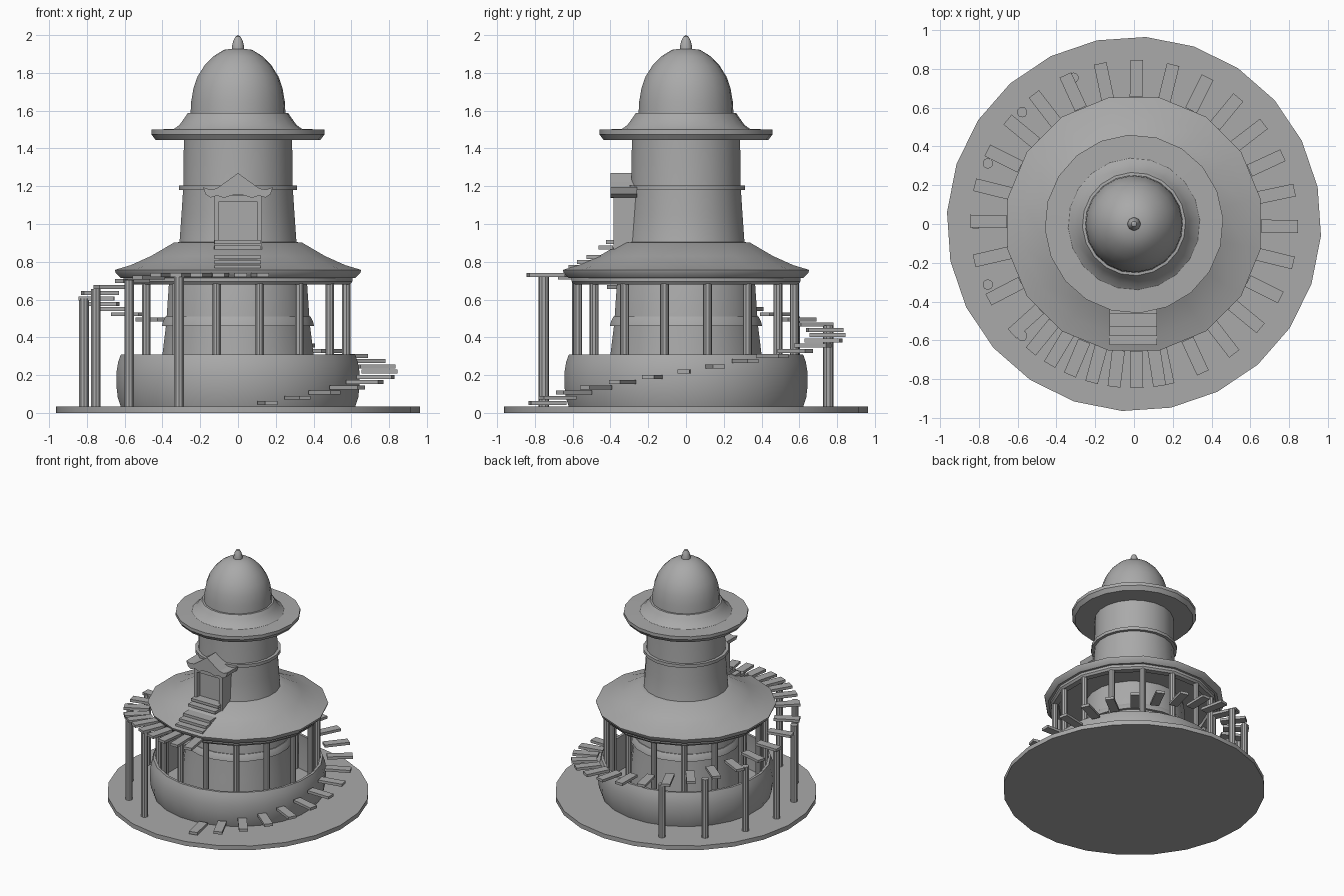
import bpy, bmesh
from math import radians, cos, sin, tau
from mathutils import Matrix

default = bpy.data.objects.get("Cube")
if default:
    bpy.data.objects.remove(default)

stone = bpy.data.materials.new("plain_grey")
stone.use_nodes = True
grey = (0.4, 0.4, 0.4, 1)
stone.diffuse_color = grey
stone.node_tree.nodes["Principled BSDF"].inputs["Base Color"].default_value = grey


def finish(name, bm, smooth=False):
    bmesh.ops.remove_doubles(bm, verts=bm.verts, dist=0.0001)
    bmesh.ops.recalc_face_normals(bm, faces=bm.faces)
    mesh = bpy.data.meshes.new(name)
    bm.to_mesh(mesh)
    bm.free()
    mesh.materials.append(stone)
    obj = bpy.data.objects.new(name, mesh)
    bpy.context.collection.objects.link(obj)
    if smooth:
        bpy.ops.object.select_all(action="DESELECT")
        obj.select_set(True)
        bpy.context.view_layer.objects.active = obj
        bpy.ops.object.shade_smooth_by_angle(angle=radians(32))
    return obj


def lathe(name, profile, sides=16, turn=0.5, closed=False):
    """Spin (radius, height) points about z; turn is a fraction of one side."""
    bm = bmesh.new()
    rings = []
    for k in range(sides):
        a = tau * (k + turn) / sides
        rings.append([bm.verts.new((r * cos(a), r * sin(a), z)) for r, z in profile])
    spans = len(profile) if closed else len(profile) - 1
    for k in range(sides):
        here, there = rings[k], rings[(k + 1) % sides]
        for i in range(spans):
            j = (i + 1) % len(profile)
            bm.faces.new((here[i], there[i], there[j], here[j]))
    bmesh.ops.dissolve_degenerate(bm, edges=bm.edges, dist=0.0001)
    return finish(name, bm, True)


def box(name, lo, hi, angle=0):
    bm = bmesh.new()
    size = [h - l for l, h in zip(lo, hi)]
    mid = [(h + l) / 2 for l, h in zip(lo, hi)]
    bmesh.ops.create_cube(bm, size=1, matrix=Matrix.Rotation(radians(angle), 4, "Z")
                          @ Matrix.Translation(mid) @ Matrix.Diagonal((*size, 1)))
    return finish(name, bm)


def post(name, radius, distance, angle, bottom, top):
    bm = bmesh.new()
    a = radians(angle)
    bmesh.ops.create_cone(bm, cap_ends=True, segments=10, radius1=radius, radius2=radius,
                          depth=top - bottom, matrix=Matrix.Translation(
                              (distance * cos(a), distance * sin(a), (top + bottom) / 2)))
    return finish(name, bm, True)


# Ground disc and open lower drum
lathe("ground_disc", [(0, 0), (0.965, 0), (0.965, 0.035), (0, 0.035)], 24, -0.24)
lathe("lower_drum", [(0.625, 0.03), (0.642, 0.08), (0.65, 0.15), (0.65, 0.21), (0.64, 0.27),
                     (0.625, 0.31), (0.605, 0.31), (0.615, 0.2), (0.605, 0.03)],
      24, 0.5, True)

# Tower body with its two bands
lathe("tower_body", [(0.43, 0.03), (0.405, 0.31), (0.385, 0.47), (0.37, 0.69), (0.315, 0.88),
                     (0.303, 1.05), (0.293, 1.2), (0.29, 1.46)], 20)
lathe("lower_band", [(0.37, 0.46), (0.408, 0.46), (0.402, 0.485), (0.388, 0.51), (0.37, 0.51)], 20)
lathe("upper_band", [(0.28, 1.18), (0.317, 1.18), (0.317, 1.205), (0.28, 1.205)], 20)

# Wide lower roof and its ring beam
lathe("lower_roof", [(0.3, 0.715), (0.635, 0.715), (0.66, 0.74), (0.665, 0.757), (0.58, 0.782),
                     (0.47, 0.83), (0.345, 0.902), (0.3, 0.905)])
lathe("ring_beam", [(0.56, 0.68), (0.605, 0.68), (0.617, 0.695), (0.617, 0.72), (0.56, 0.72)],
      16, 0.5, True)

# Upper brim, dome and finial
lathe("upper_brim", [(0.27, 1.445), (0.437, 1.445), (0.46, 1.475), (0.46, 1.5), (0.34, 1.503),
                     (0.31, 1.525), (0.285, 1.56), (0.266, 1.588), (0.2, 1.592)], 20, 0.2)
lathe("dome", [(0.252, 1.585), (0.248, 1.65), (0.236, 1.72), (0.215, 1.78), (0.177, 1.84),
               (0.13, 1.888), (0.075, 1.922), (0, 1.932)], 20, 0.2)
lathe("finial", [(0.034, 1.915), (0.033, 1.94), (0.026, 1.97), (0.014, 1.993), (0, 2)], 12)

# Gallery posts
for k in range(16):
    post("gallery_post", 0.024, 0.585, (k + 0.5) * 22.5, 0.03, 0.69)


# Spiral stair: a rising run, then a level landing above the first step
def tread_height(angle):
    return min(0.052 + 0.00215 * (angle + 78), 0.73)


tread_angles = [-78 + 12.85 * k for k in range(21)]
tread_angles += [193, 207.5, 222]
tread_angles += [231 + 8 * k for k in range(7)]
for angle in tread_angles:
    z = tread_height(angle)
    box("stair_tread", (0.655, -0.033, z - 0.01), (0.845, 0.033, z + 0.011), angle)
for k in range(7):
    angle = 112.5 + 22.5 * k
    post("stair_support", 0.027, 0.815, angle, 0.03, tread_height(angle))

# Dormer doorway: side walls, lintel, sill and recessed door
for s in (-1, 1):
    x = sorted((s * 0.1, s * 0.128))
    box("doorway_wall", (x[0], -0.385, 0.865), (x[1], -0.26, 1.15))
box("doorway_lintel", (-0.128, -0.385, 1.12), (0.128, -0.26, 1.15))
box("doorway_sill", (-0.128, -0.385, 0.865), (0.128, -0.26, 0.905))
box("door_panel", (-0.1, -0.345, 0.9), (0.1, -0.26, 1.125))

# Curled gable roof: half outline mirrored, then extruded in depth
half_top = [(0.185, 1.195), (0.15, 1.182), (0.115, 1.188), (0.065, 1.222)]
half_under = [(0.03, 1.152), (0.075, 1.138), (0.11, 1.15), (0.145, 1.14), (0.172, 1.158)]
right = [(0, 1.155)] + half_under + half_top + [(0, 1.27)]
outline = right + [(-x, z) for x, z in reversed(right[1:-1])]
bm = bmesh.new()
cap = bm.faces.new([bm.verts.new((x, -0.4, z)) for x, z in outline])
moved = bmesh.ops.extrude_face_region(bm, geom=[cap], use_keep_orig=True)["geom"]
bmesh.ops.translate(bm, vec=(0, 0.14, 0),
                    verts=[g for g in moved if isinstance(g, bmesh.types.BMVert)])
finish("gable_roof", bm)

# Steps from the doorway down the lower roof
for y, z in [(-0.385, 0.905), (-0.425, 0.875), (-0.49, 0.825), (-0.54, 0.8), (-0.585, 0.773)]:
    box("door_step", (-0.125, y - 0.038, z - 0.011), (0.118, y + 0.038, z + 0.01))
